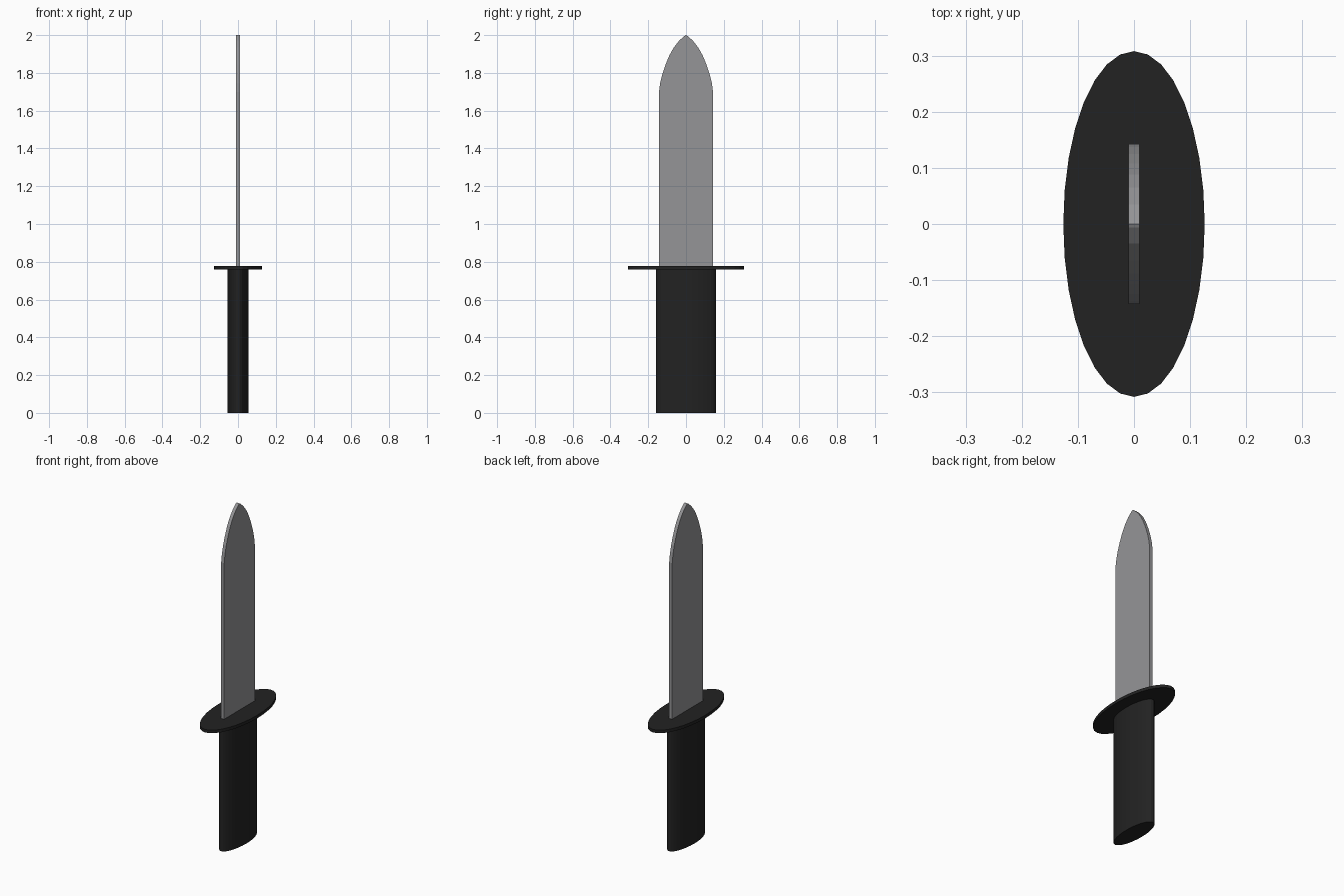
import bpy, bmesh
from mathutils import Matrix

if "Cube" in bpy.data.objects:
    bpy.data.objects.remove(bpy.data.objects["Cube"])


def material(name, rgb):
    m = bpy.data.materials.new(name)
    m.diffuse_color = (*rgb, 1)
    m.use_nodes = True
    m.node_tree.nodes["Principled BSDF"].inputs["Base Color"].default_value = m.diffuse_color
    return m


black = material("black", (0.016, 0.016, 0.016))
steel = material("steel grey", (0.30, 0.30, 0.31))


def finish(name, bm, mat):
    bmesh.ops.recalc_face_normals(bm, faces=bm.faces)
    me = bpy.data.meshes.new(name)
    bm.to_mesh(me)
    bm.free()
    me.materials.append(mat)
    ob = bpy.data.objects.new(name, me)
    bpy.context.collection.objects.link(ob)
    return ob


def oval(name, rx, ry, z0, z1, mat):
    bm = bmesh.new()
    bmesh.ops.create_cone(bm, cap_ends=True, segments=32, radius1=1, radius2=1, depth=1)
    bmesh.ops.transform(bm, verts=bm.verts, matrix=Matrix.Translation((0, 0, (z0 + z1) / 2))
                        @ Matrix.Diagonal((rx, ry, z1 - z0, 1)))
    return finish(name, bm, mat)


# Oval grip and thin oval guard
oval("grip", 0.055, 0.158, 0, 0.765, black)
oval("guard", 0.126, 0.308, 0.76, 0.778, black)

# Flat blade: half outline mirrored in y, then extruded in x
half = [(0.143, 0.77), (0.143, 1.70), (0.137, 1.745), (0.125, 1.795), (0.108, 1.845),
        (0.088, 1.893), (0.065, 1.934), (0.035, 1.972), (0.006, 1.997)]
outline = half + [(0, 2.0)] + [(-y, z) for y, z in reversed(half)]
bm = bmesh.new()
face = bm.faces.new([bm.verts.new((-0.01, y, z)) for y, z in outline])
ext = bmesh.ops.extrude_face_region(bm, geom=[face])
bmesh.ops.translate(bm, vec=(0.02, 0, 0),
                    verts=[v for v in ext["geom"] if isinstance(v, bmesh.types.BMVert)])
finish("blade", bm, steel)
